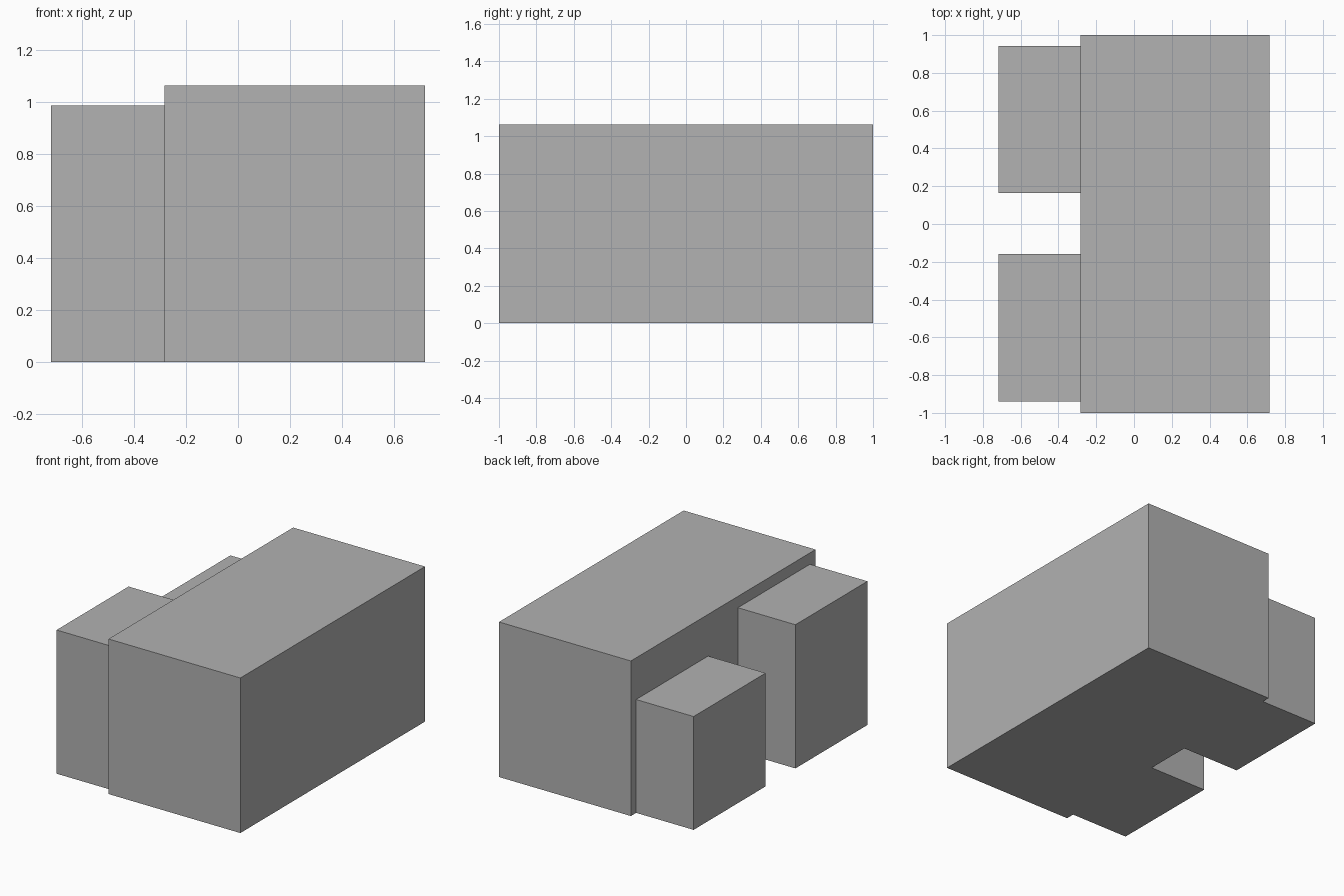
import bpy

cube = bpy.data.objects.get("Cube")
if cube:
    bpy.data.objects.remove(cube, do_unlink=True)

# Single plain grey
GREY = (0.445, 0.445, 0.445, 1)
grey = bpy.data.materials.new("plain_grey")
grey.use_nodes = True
grey.diffuse_color = GREY
grey.node_tree.nodes["Principled BSDF"].inputs["Base Color"].default_value = GREY


def block(name, x, y, height):
    """Box standing on the ground, spanning the given x and y ranges."""
    bpy.ops.mesh.primitive_cube_add(
        size=1, location=(sum(x) / 2, sum(y) / 2, height / 2))
    ob = bpy.context.object
    ob.name = name
    ob.scale = (x[1] - x[0], y[1] - y[0], height)
    bpy.ops.object.transform_apply(location=False, rotation=False, scale=True)
    ob.data.materials.append(grey)


SIDE, JOIN = 0.718, -0.282

# Long main building
block("main_block", (JOIN, SIDE), (-1, 1), 1.063)

# Two wings of different height on the same side
block("front_wing", (-SIDE, JOIN), (-0.94, -0.16), 0.985)
block("back_wing", (-SIDE, JOIN), (0.163, 0.943), 0.777)
